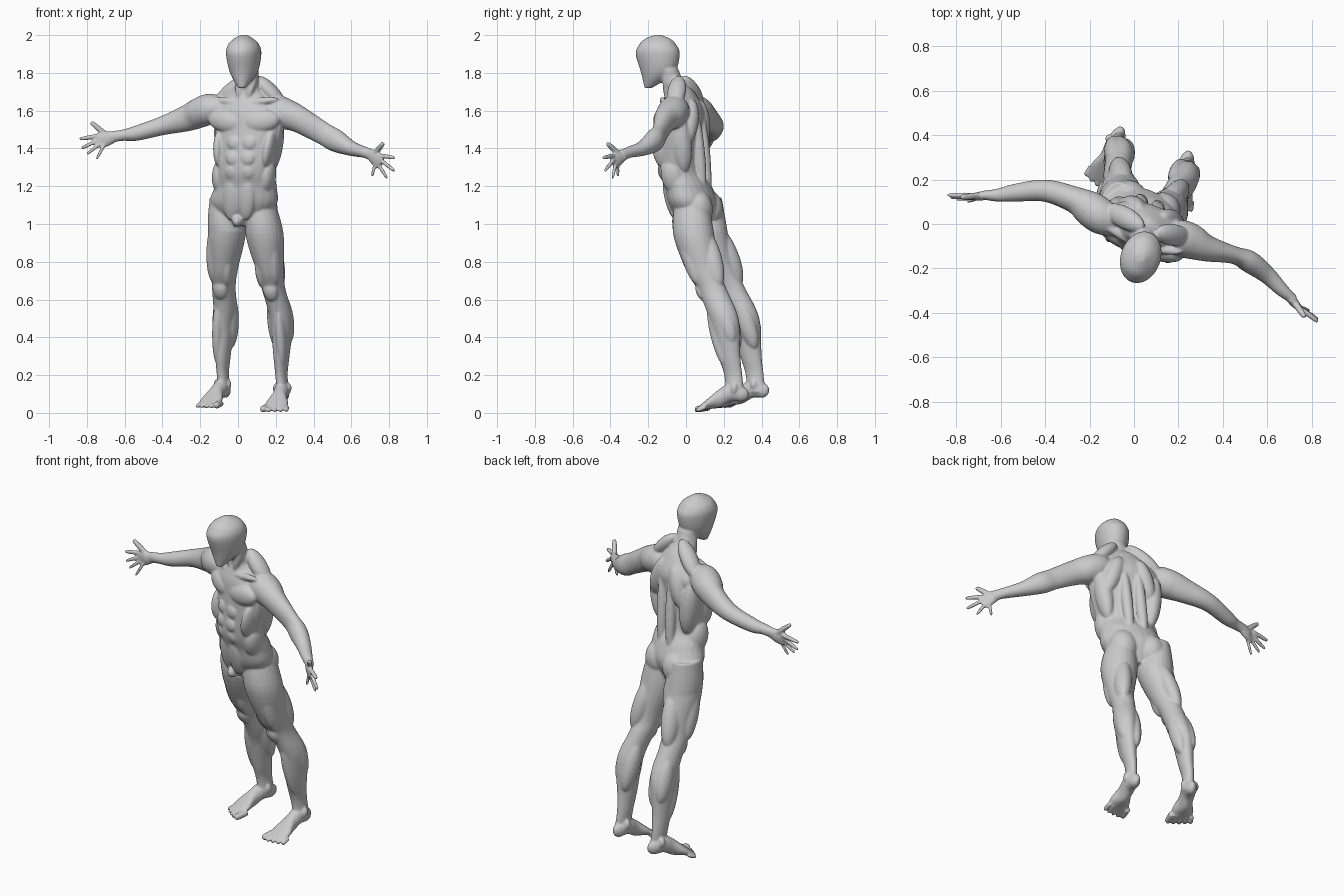
import bpy, bmesh, math
from mathutils import Vector

cube = bpy.data.objects.get("Cube")
if cube:
    bpy.data.objects.remove(cube)

LEFT = Vector((.94, -.34, 0))      # body's lateral direction
FRONT = Vector((-.34, -.94, 0))    # body's facing direction
UP = Vector((0, 0, 1))
bm = bmesh.new()


def spline(rows, steps=6):
    """Smooth curve through rows of numbers."""
    rows = [Vector(row) for row in rows]
    curve = []
    for i, start in enumerate(rows[:-1]):
        end = rows[i + 1]
        leave = (end - rows[max(i - 1, 0)]) / 2
        arrive = (rows[min(i + 2, len(rows) - 1)] - start) / 2
        for step in range(steps):
            t = step / steps
            ease = t * t * (3 - 2 * t)
            bend = leave * (t * (1 - t) ** 2) - arrive * (t * t * (1 - t))
            curve.append(start.lerp(end, ease) + bend)
    return curve + [rows[-1]]


def loft(rings, sides=24):
    """Closed skin over rings given as (centre, half axis, half axis)."""
    angles = [math.tau * i / sides for i in range(sides)]
    loops = []
    for centre, across, over in rings:
        loops.append([bm.verts.new(centre + across * math.cos(a) + over * math.sin(a)) for a in angles])
    for low, high in zip(loops, loops[1:]):
        for i in range(sides):
            j = (i + 1) % sides
            bm.faces.new((low[i], low[j], high[j], high[i]))
    bm.faces.new(loops[0][::-1])
    bm.faces.new(loops[-1])


def stack(rows, shift=lambda z: Vector()):
    """Level slices: x, y, z, half width, half depth."""
    loft([(Vector((x, y, z)) + shift(z), LEFT * width, FRONT * depth)
          for x, y, z, width, depth in spline(rows)])


def tube(rows):
    """Limb along a path: x, y, z, half height, half thickness."""
    rows = spline(rows)
    centres = [Vector(row[:3]) for row in rows]
    rings = []
    for i, row in enumerate(rows):
        along = centres[min(i + 1, len(rows) - 1)] - centres[max(i - 1, 0)]
        side = along.cross(UP).normalized()
        rings.append((centres[i], side * row[4], side.cross(along.normalized()) * row[3]))
    loft(rings)


def muscle(start, end, width, depth):
    """Spindle with its tips at start and end."""
    along = (end - start).normalized()
    out = (FRONT - along * FRONT.dot(along)).normalized()
    side = along.cross(out)
    rings = []
    for i in range(1, 14):
        angle = math.pi * i / 14
        bulge = math.sin(angle)
        rings.append((start.lerp(end, (1 - math.cos(angle)) / 2), side * width * bulge, out * depth * bulge))
    loft(rings)


def centre_at(rows, z):
    """Centre of a stack at height z, its rows listed upwards."""
    z = min(max(z, rows[0][2]), rows[-1][2])
    for low, high in zip(rows, rows[1:]):
        if z <= high[2]:
            return Vector(low[:3]).lerp(Vector(high[:3]), (z - low[2]) / (high[2] - low[2]))


# Torso and neck
torso = [(.03, .05, .99, .07, .07), (.03, .04, 1.1, .18, .12), (.04, .01, 1.2, .17, .12),
         (.04, -.03, 1.3, .16, .11), (.06, -.03, 1.5, .19, .11), (.05, -.02, 1.6, .19, .11),
         (.05, -.03, 1.7, .09, .07), (.05, -.07, 1.75, .06, .06), (.05, -.1, 1.82, .06, .06)]
stack(torso)

# Head, from chin to crown
stack([(.02, -.2, 1.72, .02, .02), (.03, -.15, 1.8, .07, .09), (.03, -.15, 1.9, .09, .12),
       (.03, -.15, 1.95, .08, .1), (.03, -.15, 1.98, .05, .07), (.03, -.15, 2, .02, .02)])

# Torso muscles: tips as side, front, height; then half width and half depth
torso_muscles = {
    "chest": ((0, .09, 1.53), (.2, .06, 1.56), .06, .04),
    "abdomen": ((.04, .09, 1.02), (.04, .09, 1.25), .05, .03),
    "flank": ((.13, .03, 1.16), (.14, .02, 1.34), .04, .06),
    "ribs": ((.13, .05, 1.3), (.15, .04, 1.5), .03, .06),
    "wing": ((.12, -.05, 1.27), (.16, -.03, 1.6), .05, .06),
    "spine": ((.04, -.08, 1.13), (.04, -.09, 1.6), .03, .03),
    "shoulder_blade": ((.05, -.08, 1.66), (.13, -.08, 1.42), .05, .05),
    "trapezius": ((.03, -.06, 1.78), (.2, -.03, 1.62), .04, .05),
    "neck": ((.05, 0, 1.8), (.02, .07, 1.65), .02, .02),
    "collarbone": ((.01, .08, 1.64), (.19, .04, 1.66), .02, .02),
    "buttock": ((.08, -.06, .95), (.08, -.06, 1.18), .08, .08),
}
for row in range(3):
    z = 1.23 + row * .08
    torso_muscles["belly" + str(row)] = ((.04, .1, z), (.04, .1, z + .08), .04, .02)


def on_torso(side, front, z):
    return centre_at(torso, z) + LEFT * side + FRONT * front


for sign in (-1, 1):
    for start, end, width, depth in torso_muscles.values():
        muscle(on_torso(start[0] * sign, *start[1:]), on_torso(end[0] * sign, *end[1:]), width, depth)
muscle(on_torso(0, .08, .95), on_torso(0, .1, 1.05), .03, .04)

# Legs, from ankle to hip
leg = [(.24, .26, .1, .03, .05), (.23, .25, .2, .03, .05), (.23, .23, .3, .04, .06), (.23, .2, .5, .06, .08),
       (.19, .14, .65, .06, .08), (.17, .09, .75, .07, .09), (.14, .04, .95, .1, .11), (.12, .03, 1.13, .07, .09)]
leg_muscles = {
    "outer_thigh": ((.04, .05, .68), (.05, .04, 1), .04, .05),
    "inner_thigh": ((-.04, .05, .66), (-.03, .05, .84), .03, .04),
    "front_thigh": ((0, .07, .7), (.02, .06, 1.05), .04, .04),
    "hamstring": ((.02, -.05, .66), (0, -.05, .98), .05, .06),
    "kneecap": ((0, .06, .59), (0, .06, .69), .04, .03),
    "inner_calf": ((-.03, -.04, .33), (-.03, -.03, .62), .04, .05),
    "outer_calf": ((.03, -.04, .37), (.03, -.03, .62), .04, .05),
    "shin": ((.02, .03, .25), (.02, .03, .6), .03, .04),
}
for sign in (-1, 1):
    def stance(z):
        """Carries a point from the left leg over to the right leg."""
        spread = min(max(2 * (.95 - z), 0), 1)
        return LEFT * -(.21 + .12 * spread) + UP * .01 if sign < 0 else Vector()

    def on_leg(side, front, z):
        return centre_at(leg, z) + stance(z) + LEFT * side * sign + FRONT * front

    stack(leg, stance)
    for start, end, width, depth in leg_muscles.values():
        muscle(on_leg(*start), on_leg(*end), width, depth)

# Feet: distance from heel, height, half width, half height
foot = [(-.04, .1, .01, .02), (-.01, .1, .03, .04), (.05, .11, .04, .05), (.11, .08, .04, .05),
        (.17, .05, .06, .03), (.23, .02, .05, .01)]
for sign, heel, ahead in ((1, (.24, .29, 0), (-.2, -1, 0)), (-1, (-.07, .4, .02), (-.4, -.9, 0))):
    heel, ahead = Vector(heel), Vector(ahead).normalized()
    outer = UP.cross(ahead) * sign
    loft([(heel + ahead * reach + UP * z, outer * width, UP * height)
          for reach, z, width, height in spline(foot)])
    for toe in range(5):
        size = .012 if toe else .018
        spread = outer * (toe - 2) * .028
        root = heel + ahead * .18 + spread + UP * .03
        tip = heel + ahead * (.26 - toe * toe * .002) + spread * 1.1 + UP * size
        tube([(*root.lerp(tip, t), size * r, size * r) for t, r in ((0, 1), (.7, 1), (.9, .8), (1, .3))])
    for side in (-1, 1):
        ankle = heel + ahead * .03 + outer * .03 * side + UP * .13
        muscle(ankle - UP * .03, ankle + UP * .03, .02, .02)

# Arms, from chest to wrist: left reaches forward, right reaches back
tube([(.13, -.05, 1.6, .05, .06), (.2, -.06, 1.6, .08, .08), (.26, -.08, 1.58, .08, .08),
      (.33, -.11, 1.55, .07, .06), (.45, -.14, 1.48, .06, .04), (.52, -.17, 1.44, .06, .05),
      (.6, -.23, 1.4, .04, .04), (.67, -.3, 1.38, .03, .03), (.72, -.34, 1.36, .03, .02)])
tube([(-.06, 0, 1.61, .05, .06), (-.14, .03, 1.61, .08, .08), (-.2, .07, 1.59, .08, .08),
      (-.27, .11, 1.56, .07, .06), (-.4, .15, 1.52, .05, .05), (-.54, .14, 1.48, .04, .04),
      (-.61, .13, 1.47, .03, .03), (-.68, .13, 1.46, .03, .02)])


# Hands
def digit(root, tip, size):
    tube([(*root.lerp(tip, t), size * r, size * r) for t, r in ((0, 1), (.5, 1), (.9, .8), (1, .4))])


def hand(wrist, index_root, little_root, thumb_tip, *finger_tips):
    wrist, first, last = Vector(wrist), Vector(index_root), Vector(little_root)
    knuckles = (first + last) / 2
    tube([(*wrist.lerp(knuckles, t), height, thick)
          for t, height, thick in ((0, .03, .02), (.5, .04, .02), (1, .04, .01), (1.1, .03, .01))])
    for i, tip in enumerate(finger_tips):
        digit(first.lerp(last, i / 3).lerp(wrist, .2), Vector(tip), .012 - .001 * i)
    digit(wrist.lerp(first, .3), Vector(thumb_tip), .015)


hand((.7, -.33, 1.37), (.77, -.4, 1.36), (.73, -.37, 1.3), (.77, -.42, 1.43),
     (.83, -.44, 1.35), (.83, -.43, 1.28), (.79, -.39, 1.24), (.71, -.36, 1.25))
hand((-.66, .13, 1.46), (-.75, .13, 1.47), (-.72, .11, 1.41), (-.78, .12, 1.54),
     (-.84, .13, 1.45), (-.83, .12, 1.4), (-.8, .11, 1.37), (-.75, .1, 1.34))

# One continuous skin over all parts
bmesh.ops.recalc_face_normals(bm, faces=bm.faces)
mesh = bpy.data.meshes.new("body")
bm.to_mesh(mesh)
bm.free()
body = bpy.data.objects.new("body", mesh)
bpy.context.collection.objects.link(body)
grey = bpy.data.materials.new("plain grey")
grey.use_nodes = True
colour = (.6, .6, .6, 1)
grey.diffuse_color = colour
grey.node_tree.nodes["Principled BSDF"].inputs["Base Color"].default_value = colour
mesh.materials.append(grey)
skin = body.modifiers.new("skin", "REMESH")
skin.mode = "VOXEL"
skin.voxel_size = .006
skin.use_smooth_shade = True
soften = body.modifiers.new("soften", "SMOOTH")
soften.factor = .5
soften.iterations = 5
